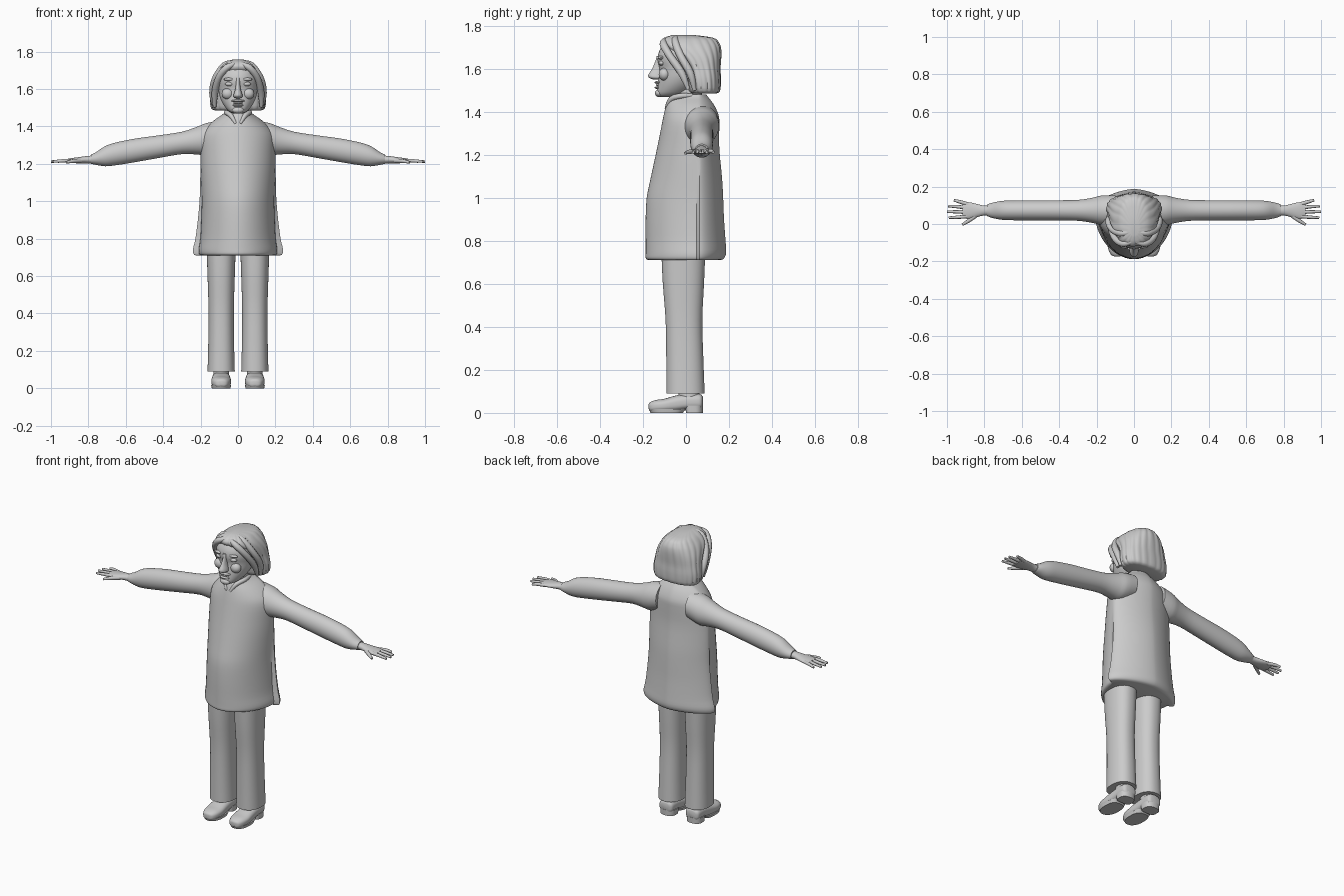
import bpy, bmesh, math

# One plain grey for the whole figure
grey = bpy.data.materials.new("plain_grey")
grey.diffuse_color = (0.6, 0.6, 0.6, 1)


def finish(obj, mirror=False, angle=40):
    obj.data.materials.append(grey)
    if mirror:
        obj.modifiers.new("mirror", 'MIRROR')
    bpy.ops.object.select_all(action='DESELECT')
    obj.select_set(True)
    bpy.context.view_layer.objects.active = obj
    if obj.type == 'MESH':
        bpy.ops.object.shade_smooth_by_angle(angle=math.radians(angle))
    return obj


def smooth_keys(keys, steps):
    """Catmull-Rom interpolation between key sections."""
    out = []
    for i in range(len(keys) - 1):
        p0, p1 = keys[max(i - 1, 0)], keys[i]
        p2, p3 = keys[i + 1], keys[min(i + 2, len(keys) - 1)]
        for s in range(steps):
            t = s / steps
            out.append([0.5 * (2 * b + (c - a) * t + (2 * a - 5 * b + 4 * c - d) * t * t
                               + (3 * b - a - 3 * c + d) * t ** 3)
                        for a, b, c, d in zip(p0, p1, p2, p3)])
    out.append(list(keys[-1]))
    return out


def loft(name, keys, axis='z', off=0, n=(2, 2), centre=None, seg=40, steps=3,
         mirror=False, ripple=None, front_width=None):
    """Skin super-ellipse sections (t, half_width, low, high) along an axis."""
    bm = bmesh.new()
    rings = []
    for t, a, lo, hi in smooth_keys(keys, steps):
        c = (lo + hi) / 2 if centre is None else centre
        ring = []
        for k in range(seg):
            th = 2 * math.pi * (k + 0.5) / seg
            cs, sn = math.cos(th), math.sin(th)
            e = 2 / (n[1] if sn > 0 else n[0])
            r = 1 + (ripple(th, t) if ripple else 0)
            u = r * a * math.copysign(abs(cs) ** e, cs)
            v = c + r * (hi - c if sn > 0 else c - lo) * math.copysign(abs(sn) ** e, sn)
            if front_width and sn < 0:
                u *= front_width(t)
            co = {'z': (u + off, v, t), 'x': (t, u + off, v), 'y': (u + off, t, v)}[axis]
            ring.append(bm.verts.new(co))
        rings.append(ring)
    for r0, r1 in zip(rings, rings[1:]):
        for k in range(seg):
            j = (k + 1) % seg
            bm.faces.new((r0[k], r0[j], r1[j], r1[k]))
    bm.faces.new(rings[0])
    bm.faces.new(rings[-1])
    bmesh.ops.recalc_face_normals(bm, faces=bm.faces)
    me = bpy.data.meshes.new(name)
    bm.to_mesh(me)
    bm.free()
    obj = bpy.data.objects.new(name, me)
    bpy.context.collection.objects.link(obj)
    return finish(obj, mirror)


def blob(name, loc, size, mirror=False):
    """Small ellipsoid."""
    bm = bmesh.new()
    bmesh.ops.create_uvsphere(bm, u_segments=20, v_segments=12, radius=1)
    for v in bm.verts:
        v.co = [l + s * c for l, s, c in zip(loc, size, v.co)]
    me = bpy.data.meshes.new(name)
    bm.to_mesh(me)
    bm.free()
    obj = bpy.data.objects.new(name, me)
    bpy.context.collection.objects.link(obj)
    return finish(obj, mirror)


def tubes(name, paths, radius):
    """Rounded tapering strands, built on both sides; points are (x, y, z, taper)."""
    cu = bpy.data.curves.new(name, 'CURVE')
    cu.dimensions = '3D'
    cu.bevel_depth = radius
    cu.bevel_resolution = 3
    cu.use_fill_caps = True
    for side in (-1, 1):
        for path in paths:
            sp = cu.splines.new('POLY')
            pts = smooth_keys(path, 4)
            sp.points.add(len(pts) - 1)
            for p, (x, y, z, r) in zip(sp.points, pts):
                p.co = (side * x, y, z, 1)
                p.radius = r
    obj = bpy.data.objects.new(name, cu)
    bpy.context.collection.objects.link(obj)
    finish(obj)


# Shoes: upper, sole, heel and ankle
loft("shoe_upper", [(-.174, .01, .02, .04), (-.167, .03, .008, .05), (-.14, .046, .006, .06),
                    (-.1, .053, .006, .066), (-.05, .051, .008, .08), (0, .048, .016, .088),
                    (.05, .047, .018, .09), (.07, .042, .02, .086), (.078, .028, .03, .075)],
     'y', .09, (3, 2.4), mirror=True)
loft("shoe_sole", [(0, .05, -.165, -.015), (.018, .054, -.174, .0)], off=.09, n=(2.2, 3),
     steps=1, mirror=True)
loft("shoe_heel", [(0, .047, 0, .078), (.035, .049, -.005, .08)], off=.09, n=(4, 2.3),
     steps=1, mirror=True)
loft("ankle", [(.06, .042, -.035, .065), (.12, .04, -.035, .06)], off=.09, steps=1, mirror=True)

# Trousers
loft("trouser_leg", [(.09, .073, -.092, .087), (.25, .069, -.092, .081), (.43, .068, -.095, .076),
                     (.6, .073, -.108, .084), (.75, .078, -.115, .09)],
     off=.09, n=(2.3, 2.3), mirror=True)

# Long coat: the front panel is narrower than the flared back panel
loft("coat_body", [(.71, .225, -.172, .158), (.718, .238, -.187, .176), (.745, .241, -.188, .187),
                   (.8, .228, -.188, .184), (.9, .215, -.188, .177), (1.0, .206, -.183, .173),
                   (1.09, .203, -.165, .168), (1.23, .2, -.135, .155), (1.33, .198, -.115, .155),
                   (1.38, .18, -.105, .153), (1.43, .132, -.093, .132), (1.465, .082, -.08, .106),
                   (1.48, .068, -.068, .095)],
     n=(1.9, 1.6), centre=.06, seg=64,
     front_width=lambda z: 1 - .13 * min(1, max(0, (1.2 - z) / .45)))
loft("sleeve", [(.1, .08, 1.27, 1.43), (.17, .08, 1.247, 1.418), (.22, .068, 1.25, 1.398),
                (.3, .056, 1.252, 1.372), (.42, .054, 1.232, 1.353), (.545, .054, 1.21, 1.336),
                (.65, .053, 1.193, 1.315), (.71, .05, 1.187, 1.295), (.76, .04, 1.195, 1.262),
                (.787, .03, 1.2, 1.25)],
     'x', .073, mirror=True)
tubes("collar", [[(.058, .03, 1.475, .8), (.062, -.025, 1.474, 1), (.038, -.07, 1.458, 1),
                  (.012, -.092, 1.415, .6)]], .013)

# Hands
loft("palm", [(.75, .028, 1.2, 1.245), (.8, .026, 1.203, 1.243), (.85, .038, 1.203, 1.236),
              (.89, .045, 1.204, 1.231), (.917, .038, 1.206, 1.226)],
     'x', .072, mirror=True)
tips = [(.962, .127), (.993, .096), (.999, .066), (.99, .034)]
fingers = [[(.885, .105 - .021 * i, 1.217, 1.1), (.93, .6 * y + .4 * (.105 - .021 * i), 1.217, 1),
            (x, y, 1.212, .7)] for i, (x, y) in enumerate(tips)]
fingers.append([(.84, .05, 1.217, 1.3), (.88, .02, 1.215, 1.1), (.918, -.004, 1.208, .7)])
tubes("fingers", fingers, .0095)

# Neck and head
loft("neck", [(1.4, .06, -.06, .08), (1.53, .055, -.06, .07)], steps=1)
loft("head", [(1.468, .02, -.12, -.04), (1.482, .05, -.136, 0), (1.52, .08, -.133, .05),
              (1.56, .098, -.128, .08), (1.6, .105, -.124, .09), (1.64, .108, -.132, .09),
              (1.68, .105, -.126, .09), (1.72, .085, -.1, .08), (1.745, .04, -.06, .06)])
loft("nose", [(1.55, .01, -.152, -.11), (1.558, .024, -.171, -.1), (1.572, .023, -.176, -.1),
              (1.6, .015, -.158, -.1), (1.635, .011, -.143, -.1), (1.66, .013, -.136, -.1)])
blob("eye", (.045, -.112, 1.627), (.024, .015, .012), True)
blob("eyebrow", (.046, -.116, 1.652), (.031, .014, .009), True)
blob("cheek", (.055, -.1, 1.575), (.032, .027, .03), True)
blob("upper_lip", (0, -.127, 1.537), (.036, .02, .007))
blob("teeth", (0, -.124, 1.526), (.026, .016, .008))
blob("lower_lip", (0, -.127, 1.513), (.03, .019, .007))
blob("chin", (0, -.124, 1.487), (.032, .021, .018))

# Hair: grooved mass behind the face, plus locks swept from the parting
loft("hair", [(1.485, .12, .03, .14), (1.498, .143, .012, .158), (1.55, .149, 0, .162),
              (1.6, .142, -.012, .16), (1.65, .134, -.05, .163), (1.69, .12, -.1, .163),
              (1.72, .1, -.12, .154), (1.745, .07, -.1, .125), (1.758, .025, -.06, .03)],
     n=(2.4, 2.3), seg=120,
     ripple=lambda th, z: .035 * abs(math.sin(10 * th + 5 * z)) - .025)
tubes("hair_locks", [
    [(.01, -.095, 1.735, .6), (.06, -.105, 1.715, 1), (.103, -.075, 1.66, 1),
     (.123, -.02, 1.58, 1), (.125, .01, 1.505, .5)],
    [(.01, -.04, 1.745, .6), (.07, -.05, 1.728, 1), (.12, -.025, 1.66, 1),
     (.136, .02, 1.58, 1), (.128, .04, 1.5, .5)]], .018)
